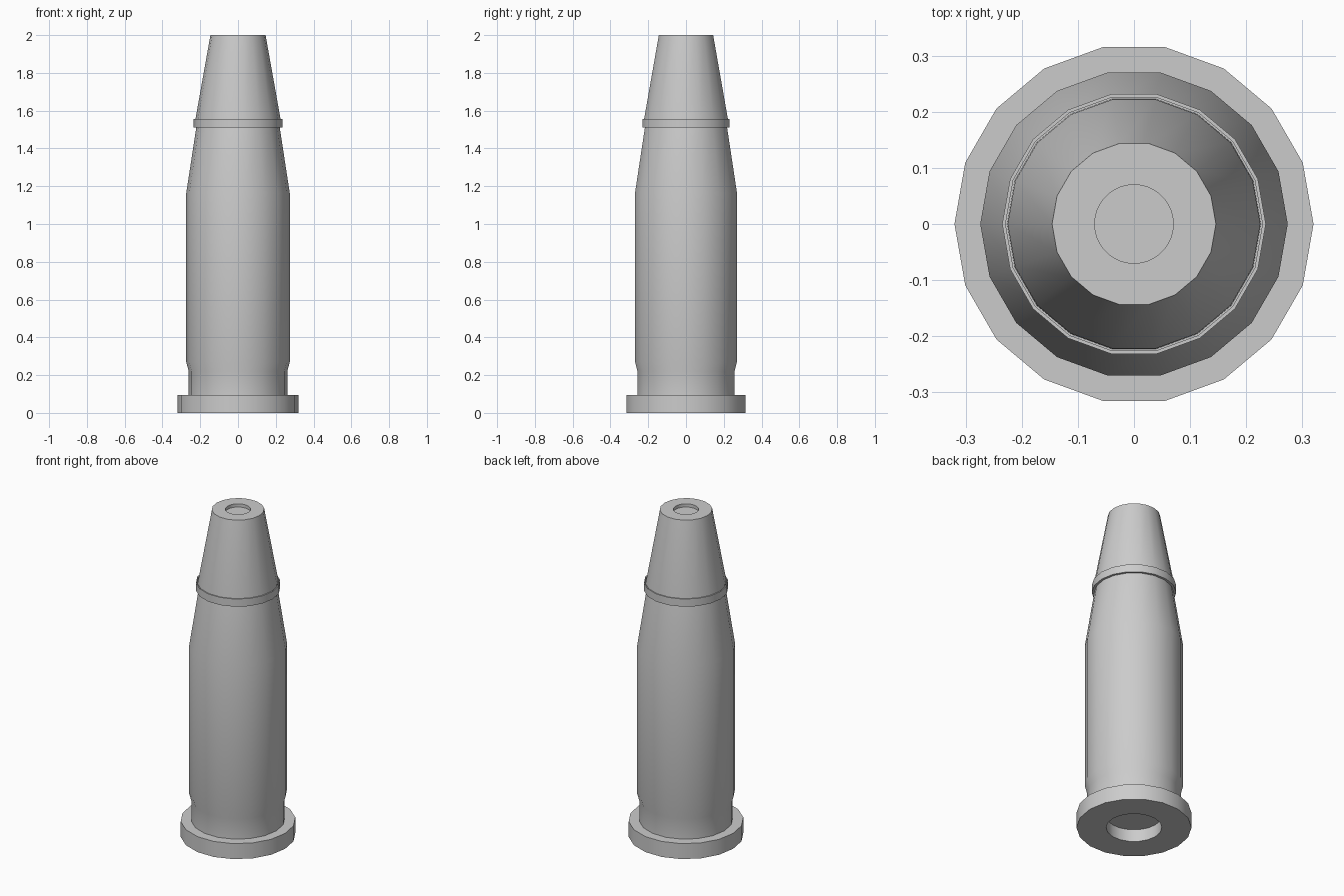
import bpy, bmesh
from math import sin, cos, tau, radians

if "Cube" in bpy.data.objects:
    bpy.data.objects.remove(bpy.data.objects["Cube"])


def ring(bm, r, z, n):
    return [bm.verts.new((r * cos(tau * i / n), r * sin(tau * i / n), z)) for i in range(n)]


def skin(bm, rings):
    for a, b in zip(rings, rings[1:]):
        n = len(a)
        for i in range(n):
            j = (i + 1) % n
            bm.faces.new((a[i], a[j], b[j], b[i]))


def loop_edges(bm, loop):
    return [bm.edges.get((loop[i - 1], loop[i])) for i in range(len(loop))]


def finish(bm, name):
    bmesh.ops.recalc_face_normals(bm, faces=bm.faces[:])
    mesh = bpy.data.meshes.new(name)
    bm.to_mesh(mesh)
    bm.free()
    obj = bpy.data.objects.new(name, mesh)
    bpy.context.collection.objects.link(obj)
    bpy.ops.object.select_all(action='DESELECT')
    obj.select_set(True)
    bpy.context.view_layer.objects.active = obj
    bpy.ops.object.shade_smooth_by_angle(angle=radians(30))
    return obj


SIDES = 18

# Case: base recess, wide rim, extraction groove, tapered body, mouth band
case_profile = [(0.155, 0.075), (0.155, 0), (0.32, 0), (0.32, 0.095),
                (0.261, 0.095), (0.261, 0.22), (0.274, 0.27), (0.274, 1.165),
                (0.221, 1.51), (0.235, 1.51), (0.235, 1.557), (0.229, 1.557),
                (0.229, 1.53)]
bm = bmesh.new()
rings = [ring(bm, r, z, SIDES) for r, z in case_profile]
skin(bm, rings)
bm.faces.new(rings[0])
bm.faces.new(rings[-1])
finish(bm, "case")

# Tapered nose with a round, shallow recess in its flat tip
bm = bmesh.new()
outer = [ring(bm, r, z, SIDES) for r, z in [(0.226, 1.53), (0.225, 1.557), (0.146, 2.0)]]
hole = [ring(bm, 0.07, z, 36) for z in (2.0, 1.98)]
skin(bm, outer)
skin(bm, hole)
bm.faces.new(outer[0])
bm.faces.new(hole[1])
bmesh.ops.bridge_loops(bm, edges=loop_edges(bm, outer[-1]) + loop_edges(bm, hole[0]))
finish(bm, "nose")
